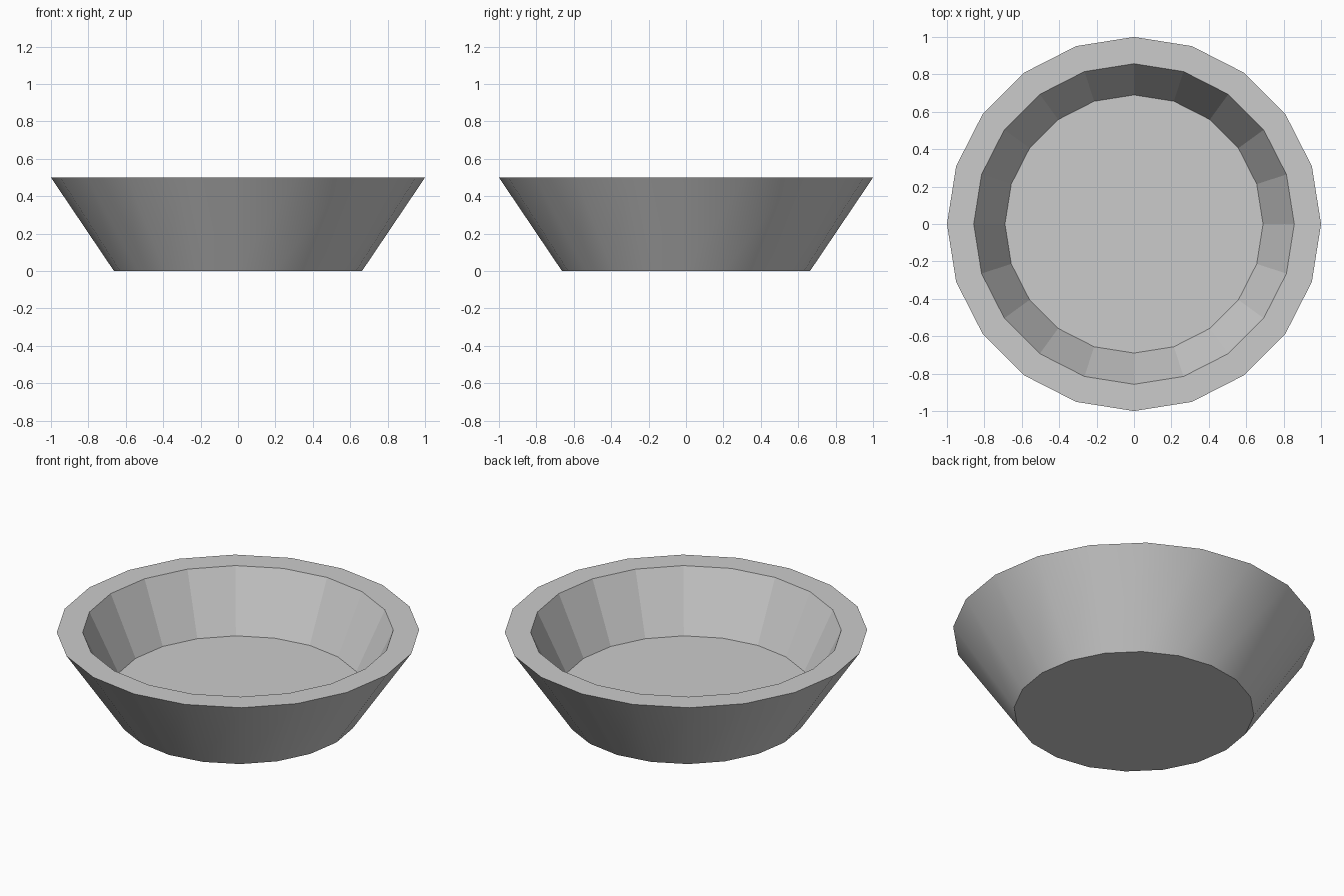
import bpy, bmesh
from math import cos, sin, tau

if "Cube" in bpy.data.objects:
    bpy.data.objects.remove(bpy.data.objects["Cube"])

SIDES = 20
# Profile (radius, height): base edge, outer rim, inner rim, inner floor edge
PROFILE = [(0.663, 0.0), (1.0, 0.5), (0.857, 0.5), (0.69, 0.15)]

bm = bmesh.new()
rings = [[bm.verts.new((r * cos(tau * i / SIDES), r * sin(tau * i / SIDES), z))
          for i in range(SIDES)] for r, z in PROFILE]

# Outer wall (smooth), flat rim and faceted inner wall
for k, (low, high) in enumerate(zip(rings, rings[1:])):
    for i in range(SIDES):
        j = (i + 1) % SIDES
        face = bm.faces.new((low[i], low[j], high[j], high[i]))
        face.smooth = (k == 0)

# Underside and inner floor
bm.faces.new(rings[0][::-1])
bm.faces.new(rings[-1])

# Keep the rim and base edges of the smooth wall crisp
for e in bm.edges:
    e.smooth = all(f.smooth for f in e.link_faces)

mesh = bpy.data.meshes.new("bowl")
bm.to_mesh(mesh)
bm.free()
bowl = bpy.data.objects.new("bowl", mesh)
bpy.context.collection.objects.link(bowl)
